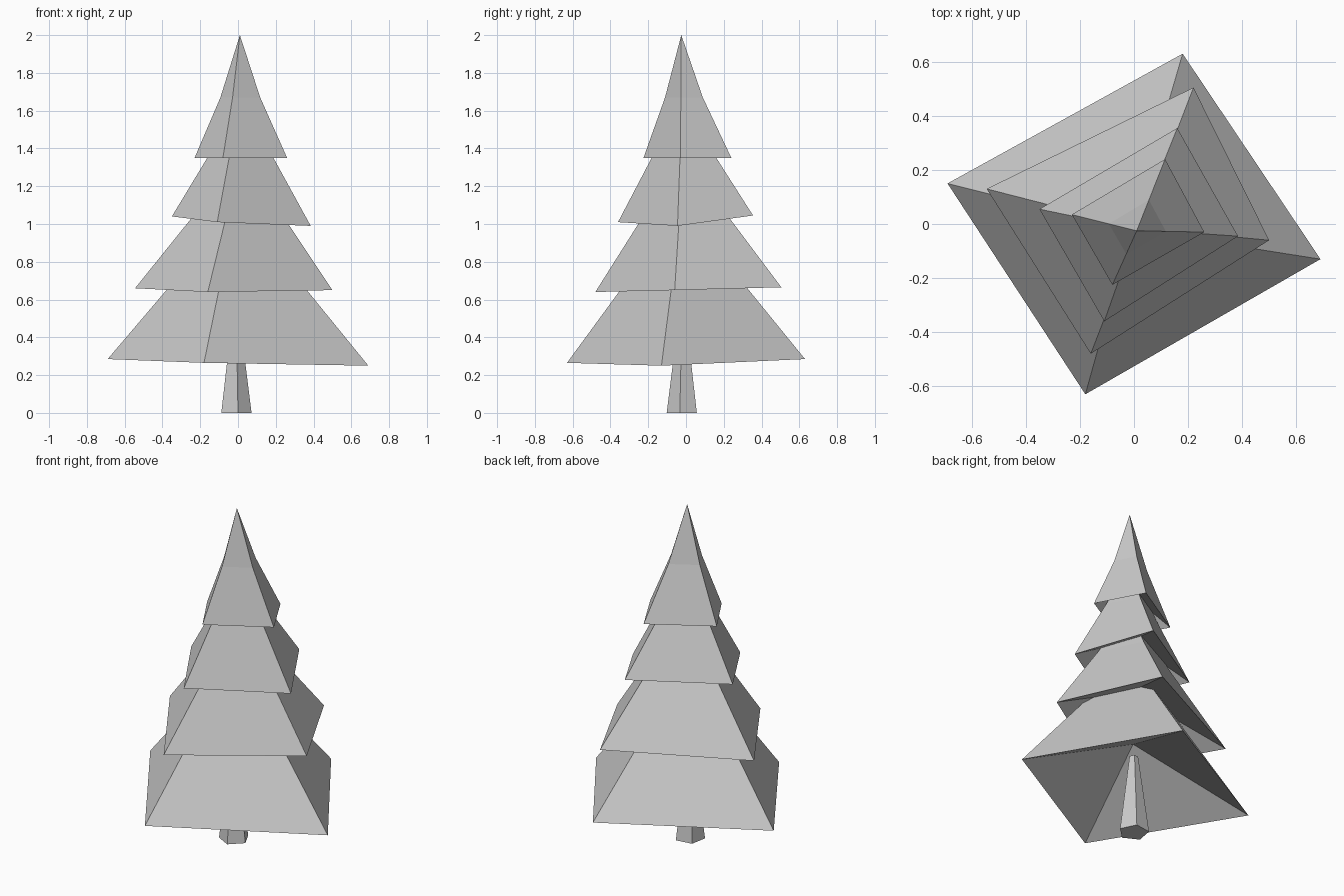
import bpy, bmesh, math
from mathutils import Vector

cube = bpy.data.objects.get("Cube")
if cube:
    bpy.data.objects.remove(cube)

grey = bpy.data.materials.new("plain_grey")
grey.use_nodes = True
colour = (0.6, 0.6, 0.6, 1)
grey.diffuse_color = colour
grey.node_tree.nodes["Principled BSDF"].inputs["Base Color"].default_value = colour


def finish(name, bm):
    bmesh.ops.recalc_face_normals(bm, faces=bm.faces)
    mesh = bpy.data.meshes.new(name)
    bm.to_mesh(mesh)
    bm.free()
    mesh.materials.append(grey)
    bpy.context.collection.objects.link(bpy.data.objects.new(name, mesh))


def bridge(bm, low, high):
    n = len(low)
    for i in range(n):
        j = (i + 1) % n
        bm.faces.new((low[i], low[j], high[j], high[i]))


def fan(bm, ring, tip):
    for i in range(len(ring)):
        bm.faces.new((ring[i], ring[(i + 1) % len(ring)], tip))


def branch_tier(name, corners, tip, kink_z, hollow_z):
    """Four-sided flared pyramid with a hollow underside."""
    bm = bmesh.new()
    tip = Vector(tip)
    rim = [bm.verts.new(c) for c in corners]
    kink = []
    for c in corners:
        p = tip.lerp(Vector(c), 0.43)
        p.z = kink_z
        kink.append(bm.verts.new(p))
    bridge(bm, rim, kink)
    fan(bm, kink, bm.verts.new(tip))
    fan(bm, rim, bm.verts.new((tip.x, tip.y, hollow_z)))
    finish(name, bm)


# Branch tiers: left, front, right and back rim corners
branch_tier("bottom_branches",
            [(-.69, .15, .285), (-.18, -.63, .265), (.69, -.13, .25), (.18, .63, .285)],
            (-.01, -.02, 1.1), .74, .557)
branch_tier("lower_branches",
            [(-.545, .13, .66), (-.16, -.48, .64), (.5, -.06, .65), (.22, .505, .665)],
            (.02, -.015, 1.4), 1.06, .87)
branch_tier("upper_branches",
            [(-.35, .055, 1.04), (-.11, -.36, 1.01), (.385, -.045, .99), (.16, .355, 1.045)],
            (.01, -.02, 1.7), 1.38, 1.2)
branch_tier("top_branches",
            [(-.23, .035, 1.35), (-.08, -.225, 1.35), (.26, -.03, 1.35), (.115, .24, 1.35)],
            (.01, -.025, 2), 1.67, 1.5)

# Tapered five-sided trunk
bm = bmesh.new()
rings = []
for radius, z in ((.085, 0), (.025, .475)):
    angles = [math.radians(-82 + 72 * i) for i in range(5)]
    rings.append([bm.verts.new((-.012 + radius * math.cos(a), -.018 + radius * math.sin(a), z))
                  for a in angles])
    bm.faces.new(rings[-1])
bridge(bm, *rings)
finish("trunk", bm)
